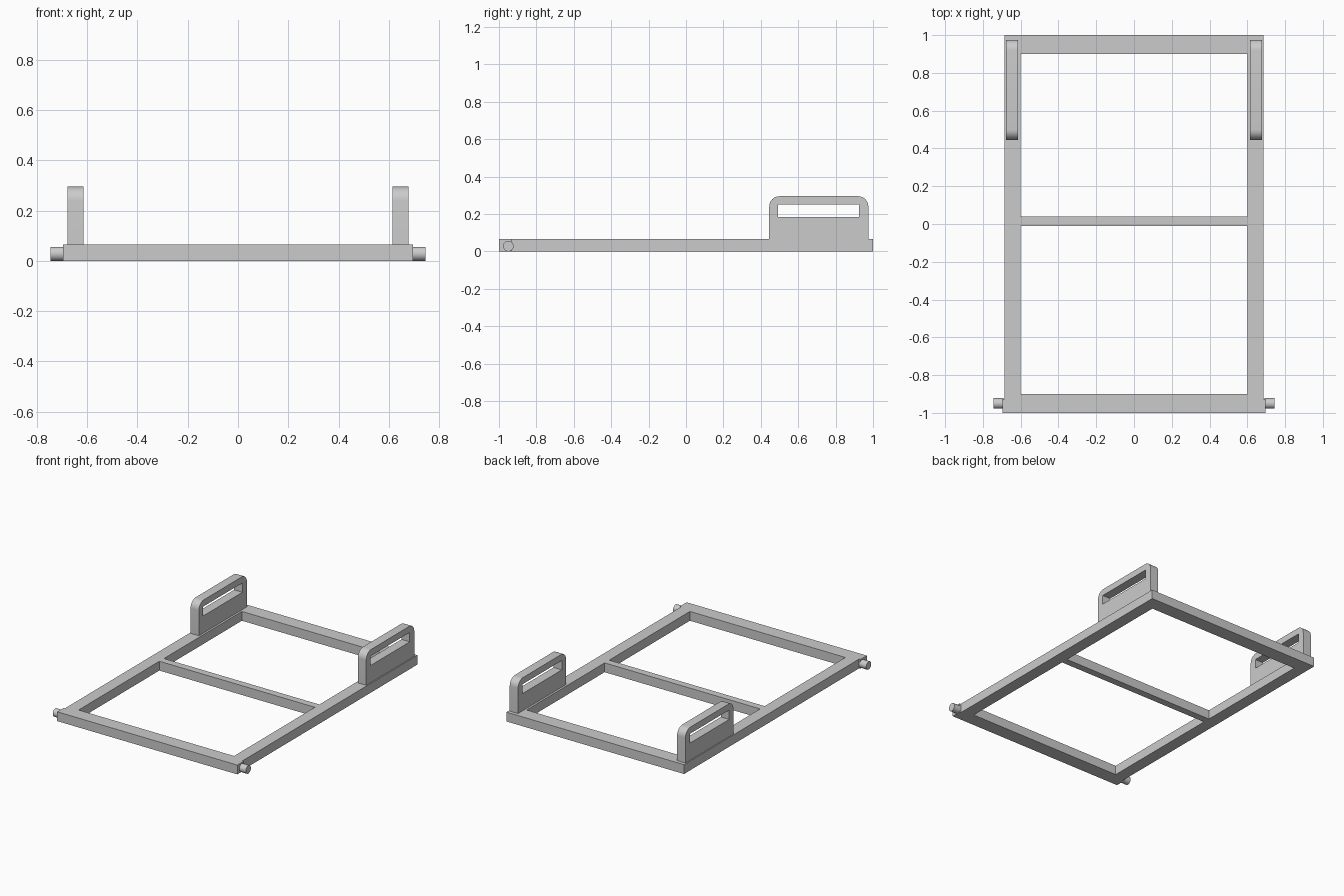
import bpy, bmesh, math
from mathutils import Matrix

cube = bpy.data.objects.get("Cube")
if cube:
    bpy.data.objects.remove(cube, do_unlink=True)

GREY = (0.6, 0.6, 0.6, 1)
grey = bpy.data.materials.new("plain_grey")
grey.use_nodes = True
grey.diffuse_color = GREY
grey.node_tree.nodes["Principled BSDF"].inputs["Base Color"].default_value = GREY


def finish(obj):
    obj.data.materials.clear()
    obj.data.materials.append(grey)
    bpy.ops.object.select_all(action="DESELECT")
    obj.select_set(True)
    bpy.context.view_layer.objects.active = obj
    bpy.ops.object.shade_smooth_by_angle(angle=math.radians(35))


def rect(x0, x1, y0, y1):
    return [(x0, y0), (x1, y0), (x1, y1), (x0, y1)]


def plate(name, loops, thickness, matrix):
    """Extruded flat outline; the loops after the first are holes."""
    curve = bpy.data.curves.new(name + "_outline", "CURVE")
    curve.dimensions = "2D"
    curve.fill_mode = "BOTH"
    curve.extrude = thickness / 2
    for loop in loops:
        spline = curve.splines.new("POLY")
        spline.points.add(len(loop) - 1)
        for point, (x, y) in zip(spline.points, loop):
            point.co = (x, y, 0, 1)
        spline.use_cyclic_u = True
    helper = bpy.data.objects.new(name + "_helper", curve)
    bpy.context.collection.objects.link(helper)
    depsgraph = bpy.context.evaluated_depsgraph_get()
    mesh = bpy.data.meshes.new_from_object(helper.evaluated_get(depsgraph))
    bpy.data.objects.remove(helper, do_unlink=True)
    bm = bmesh.new()
    bm.from_mesh(mesh)
    bmesh.ops.remove_doubles(bm, verts=bm.verts, dist=0.0001)
    bm.transform(matrix)
    bmesh.ops.recalc_face_normals(bm, faces=bm.faces)
    bm.to_mesh(mesh)
    bm.free()
    mesh.name = name
    obj = bpy.data.objects.new(name, mesh)
    bpy.context.collection.objects.link(obj)
    finish(obj)


# Base frame with a slightly wider front end and a thin crossbar
HEIGHT = 0.065
side = [(0.695, -1), (0.695, -0.93), (0.685, -0.93), (0.685, 1)]
outline = side + [(-x, y) for x, y in reversed(side)]
openings = [rect(-0.6, 0.6, -0.9, -0.01), rect(-0.6, 0.6, 0.04, 0.9)]
plate("base_frame", [outline] + openings, HEIGHT,
      Matrix.Translation((0, 0, HEIGHT / 2)))

# Handle profile in the y-z plane, rounded at the two upper corners
Y0, Y1, TOP, R = 0.445, 0.975, 0.295, 0.055
profile = [(Y0, HEIGHT), (Y1, HEIGHT)]
for centre, start in ((Y1 - R, 0), (Y0 + R, 90)):
    for i in range(9):
        a = math.radians(start + i * 90 / 8)
        profile.append((centre + R * math.cos(a), TOP - R + R * math.sin(a)))
slot = rect(0.492, 0.925, 0.185, 0.25)
upright = Matrix(((0, 0, 1, 0), (1, 0, 0, 0), (0, 1, 0, 0), (0, 0, 0, 1)))

for label, s in (("left", 1), ("right", -1)):
    plate(label + "_handle", [profile, slot], 0.064,
          Matrix.Translation((s * 0.646, 0, 0)) @ upright)

    # Pivot pin on the front end
    bpy.ops.mesh.primitive_cylinder_add(
        vertices=32, radius=0.028, depth=0.055,
        location=(s * 0.7175, -0.95, 0.028), rotation=(0, math.pi / 2, 0))
    pin = bpy.context.object
    pin.name = label + "_pivot_pin"
    finish(pin)
